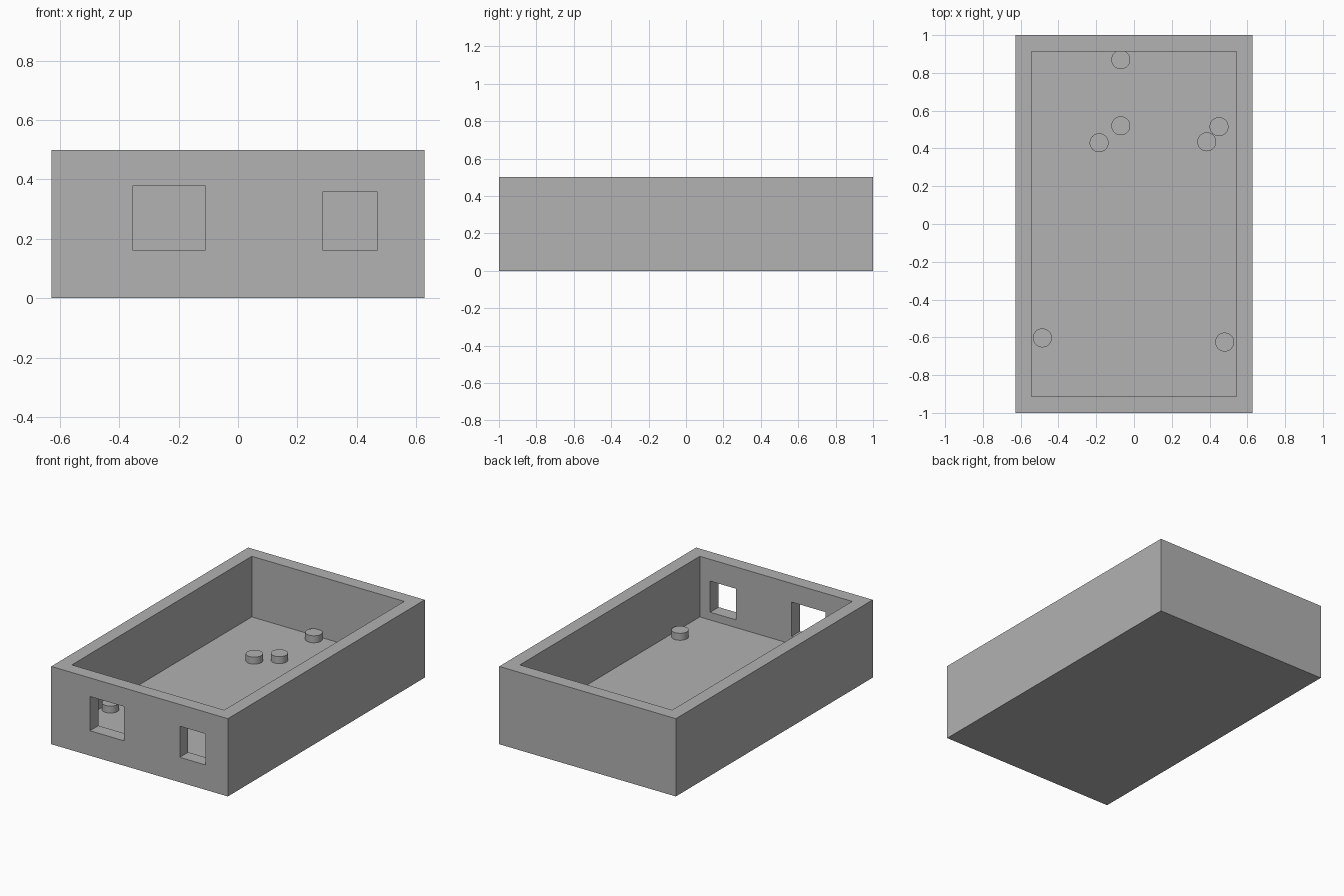
import bpy
import bmesh
from mathutils import Vector

default = bpy.data.objects.get("Cube")
if default:
    bpy.data.objects.remove(default, do_unlink=True)

HALF_X, HALF_Y, HEIGHT = 0.628, 1.0, 0.5
WALL, FLOOR = 0.086, 0.11
PIN_RADIUS, PIN_TOP = 0.05, 0.155

grey = bpy.data.materials.new("plain_grey")
grey.use_nodes = True
colour = (0.445, 0.445, 0.445, 1)
grey.diffuse_color = colour
grey.node_tree.nodes["Principled BSDF"].inputs["Base Color"].default_value = colour


def box(name, low, high):
    """Axis-aligned box between two corners."""
    low, high = Vector(low), Vector(high)
    bpy.ops.mesh.primitive_cube_add(size=1, location=(low + high) / 2)
    obj = bpy.context.object
    obj.name = name
    obj.scale = high - low
    bpy.ops.object.transform_apply(location=True, rotation=False, scale=True)
    obj.data.materials.append(grey)
    return obj


# Open tray: inset the top face and push it down to the floor
tray = box("tray", (-HALF_X, -HALF_Y, 0), (HALF_X, HALF_Y, HEIGHT))
bm = bmesh.new()
bm.from_mesh(tray.data)
bm.faces.ensure_lookup_table()
top = max(bm.faces, key=lambda f: f.calc_center_median().z)
bmesh.ops.inset_region(bm, faces=[top], thickness=WALL, use_even_offset=True)
inner = bmesh.ops.extrude_face_region(bm, geom=[top])["geom"]
bmesh.ops.delete(bm, geom=[top], context="FACES")
floor_verts = [v for v in inner if isinstance(v, bmesh.types.BMVert)]
bmesh.ops.translate(bm, verts=floor_verts, vec=(0, 0, FLOOR - HEIGHT))
bmesh.ops.recalc_face_normals(bm, faces=bm.faces)
bm.to_mesh(tray.data)
bm.free()

# Two rectangular ports through the front wall
ports = [(-0.353, -0.111, 0.16, 0.38), (0.286, 0.468, 0.16, 0.36)]
for x0, x1, z0, z1 in ports:
    cutter = box("port_cutter", (x0, -HALF_Y - 0.1, z0),
                 (x1, -HALF_Y + WALL + 0.1, z1))
    cutter.hide_render = True
    mod = tray.modifiers.new("port", "BOOLEAN")
    mod.operation = "DIFFERENCE"
    mod.solver = "EXACT"
    mod.object = cutter
    bpy.context.view_layer.objects.active = tray
    bpy.ops.object.modifier_apply(modifier=mod.name)
    bpy.data.objects.remove(cutter, do_unlink=True)

# Round support pins on the floor
pins = [(-0.07, 0.87), (-0.07, 0.52), (-0.185, 0.43), (0.385, 0.435),
        (0.45, 0.515), (-0.485, -0.603), (0.48, -0.625)]
for i, (x, y) in enumerate(pins, 1):
    bpy.ops.mesh.primitive_cylinder_add(
        vertices=48, radius=PIN_RADIUS, depth=PIN_TOP - FLOOR,
        location=(x, y, (PIN_TOP + FLOOR) / 2))
    pin = bpy.context.object
    pin.name = f"support_pin_{i}"
    pin.data.materials.append(grey)
    bpy.ops.object.shade_smooth_by_angle()
